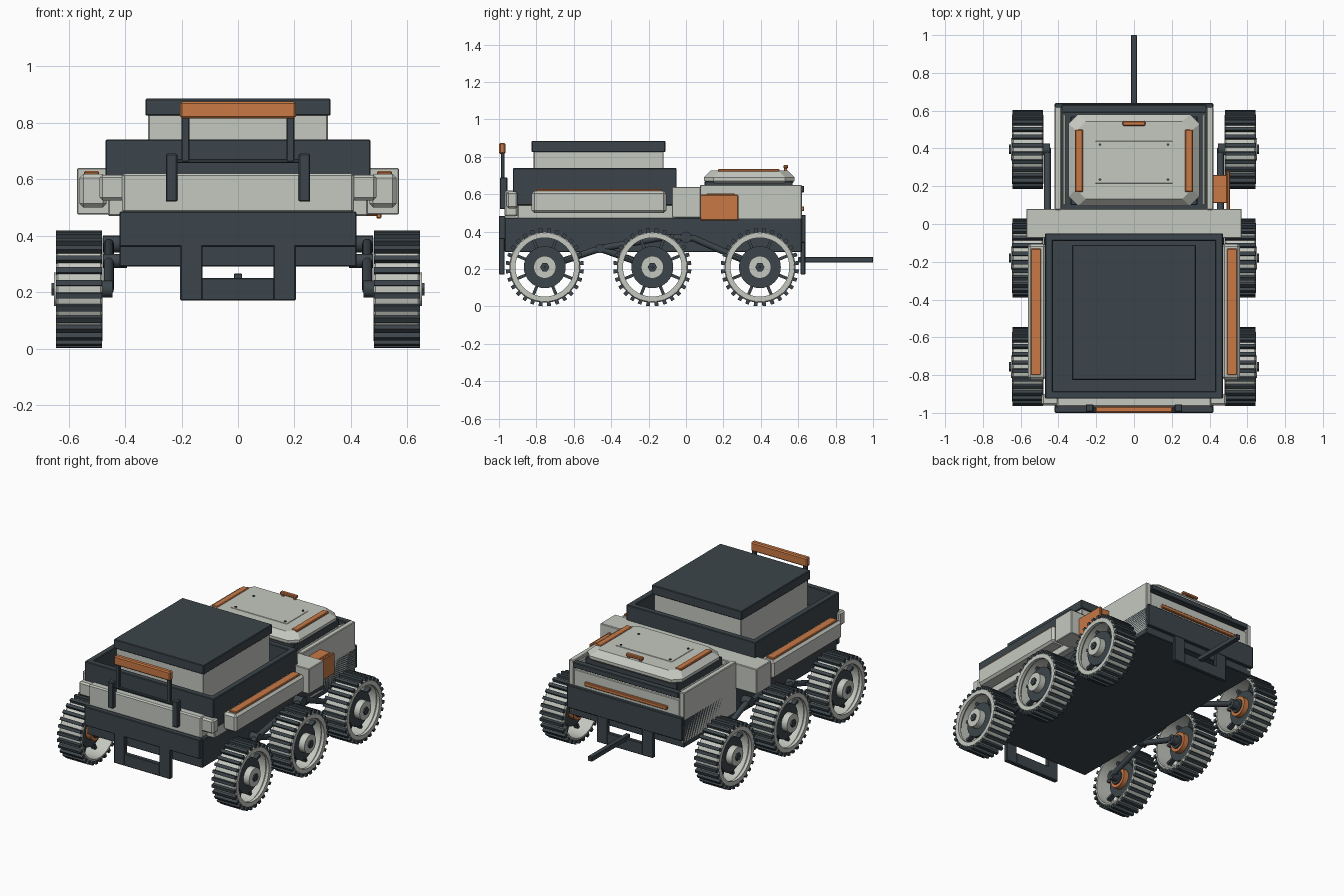
import bpy, bmesh, math
from mathutils import Vector, Matrix

if "Cube" in bpy.data.objects:
    bpy.data.objects.remove(bpy.data.objects["Cube"])


def material(name, rgb):
    m = bpy.data.materials.new(name)
    m.diffuse_color = (*rgb, 1)
    m.use_nodes = True
    m.node_tree.nodes["Principled BSDF"].inputs["Base Color"].default_value = m.diffuse_color
    return m


LIGHT = material("light_grey", (0.56, 0.58, 0.53))
DARK = material("dark_slate", (0.045, 0.06, 0.07))
ORANGE = material("orange", (0.58, 0.19, 0.06))


def finish(name, bm, mat, smooth=False):
    bmesh.ops.recalc_face_normals(bm, faces=bm.faces)
    me = bpy.data.meshes.new(name)
    bm.to_mesh(me)
    bm.free()
    me.materials.append(mat)
    ob = bpy.data.objects.new(name, me)
    bpy.context.collection.objects.link(ob)
    if smooth:
        bpy.context.view_layer.objects.active = ob
        bpy.ops.object.select_all(action='DESELECT')
        ob.select_set(True)
        bpy.ops.object.shade_smooth_by_angle(angle=math.radians(35))
    return ob


def box(name, x, y, z, mat, bevel=0.004):
    """Box from (min, max) ranges with a small bevel."""
    bm = bmesh.new()
    bmesh.ops.create_cube(bm, size=1)
    for v in bm.verts:
        v.co = [(r[0] + r[1]) / 2 + c * (r[1] - r[0]) for r, c in zip((x, y, z), v.co)]
    if bevel:
        bmesh.ops.bevel(bm, geom=bm.edges[:], offset=bevel, segments=1, affect='EDGES')
    return finish(name, bm, mat)


def pair(name, x, y, z, mat, bevel=0.004):
    box(name + "_right", x, y, z, mat, bevel)
    box(name + "_left", (-x[1], -x[0]), y, z, mat, bevel)


def lathe(name, profile, centre, side, mat, n=48):
    """Spin a closed (radius, x) outline about the wheel axle."""
    bm = bmesh.new()
    rings = []
    for i in range(n):
        a = math.tau * i / n
        rings.append([bm.verts.new((side * px, centre[0] + r * math.cos(a), centre[1] + r * math.sin(a)))
                      for r, px in profile])
    k = len(profile)
    for i in range(n):
        for j in range(k):
            bm.faces.new((rings[i][j], rings[i][(j + 1) % k],
                          rings[(i + 1) % n][(j + 1) % k], rings[(i + 1) % n][j]))
    return finish(name, bm, mat, n > 8)


def disc(name, r, x0, x1, centre, side, mat, n=32, hole=0.004):
    return lathe(name, [(hole, x0), (r, x0), (r, x1), (hole, x1)], centre, side, mat, n)


def radial(name, count, r, x, width, centre, side, mat):
    """Ring of blocks standing on the axle: treads and spokes."""
    bm = bmesh.new()
    for i in range(count):
        vs = bmesh.ops.create_cube(bm, size=1)["verts"]
        for v in vs:
            v.co = (side * (sum(x) / 2 + v.co.x * (x[1] - x[0])), v.co.y * width,
                    sum(r) / 2 + v.co.z * (r[1] - r[0]))
        bmesh.ops.rotate(bm, verts=vs, matrix=Matrix.Rotation(math.tau * (i + .5) / count, 3, 'X'))
        bmesh.ops.translate(bm, verts=vs, vec=(0, *centre))
    return finish(name, bm, mat)


def tube(name, pts, r, mat):
    bm = bmesh.new()
    for a, b in zip(pts, pts[1:]):
        a, b = Vector(a), Vector(b)
        rot = (b - a).to_track_quat('Z', 'Y').to_matrix().to_4x4()
        bmesh.ops.create_cone(bm, cap_ends=True, segments=16, radius1=r, radius2=r, depth=(b - a).length + r * .6,
                              matrix=Matrix.Translation((a + b) / 2) @ rot)
    return finish(name, bm, mat, True)


# wheels: open drum, cleats, spokes, hub, motor
HZ = 0.21
WHEELS = {"rear": 0.395, "middle": -0.18, "front": -0.755}
for s, sn in ((1, "right"), (-1, "left")):
    for wn, wy in WHEELS.items():
        c, t = (wy, HZ), f"{wn}_{sn}"
        lathe("wheel_drum_" + t, [(.182, .48), (.190, .487), (.190, .638), (.184, .645),
                                  (.157, .645), (.157, .625), (.172, .61), (.172, .48)], c, s, LIGHT)
        radial("wheel_cleats_" + t, 28, (.184, .209), (.481, .644), .02, c, s, DARK)
        radial("wheel_spokes_" + t, 8, (.09, .174), (.55, .58), .016, c, s, DARK)
        disc("wheel_hub_" + t, .112, .535, .61, c, s, DARK)
        disc("hub_cap_" + t, .06, .60, .652, c, s, LIGHT)
        disc("hub_nut_" + t, .025, .64, .661, c, s, DARK, 6)
        disc("motor_ring_" + t, .065, .50, .54, c, s, ORANGE, hole=.045)
        disc("motor_" + t, .045, .49, .54, c, s, DARK)
        disc("axle_" + t, .03, .445, .50, c, s, DARK)
    # rocker suspension arms
    X = s * .458
    tube("rocker_arm_" + sn, [(X, .395, HZ), (X, .04, .365), (X, -.12, .37), (X, -.46, .31)], .018, DARK)
    tube("bogie_arm_" + sn, [(X, -.755, HZ), (X, -.46, .31), (X, -.18, HZ)], .018, DARK)
    tube("rocker_pivot_" + sn, [(s * .40, .0, .37), (s * .47, .0, .37)], .03, DARK)
    tube("bogie_pivot_" + sn, [(s * .40, -.46, .31), (s * .47, -.46, .31)], .025, DARK)

# chassis with end plates and skid loops
box("chassis", (-.42, .42), (-.97, .62), (.29, .475), DARK)
box("front_plate", (-.42, .42), (-1.0, -.965), (.36, .485), DARK)
box("rear_plate", (-.42, .42), (.615, .64), (.34, .49), DARK)
for n, y in (("front", (-1.0, -.97)), ("rear", (.612, .638))):
    pair(n + "_skid_leg", (.125, .205), y, (.17, .37), DARK)
    box(n + "_skid_bar", (-.13, .13), y, (.17, .25), DARK)
box("tow_bar", (-.015, .015), (.60, 1.0), (.235, .265), DARK, .002)

# front cargo bed
box("deck", (-.46, .46), (-.90, -.05), (.47, .56), LIGHT)
box("front_bumper", (-.49, .49), (-.96, -.90), (.525, .615), LIGHT, .01)
box("bumper_face", (-.41, .41), (-.97, -.90), (.48, .62), LIGHT, .008)
box("cross_beam", (-.57, .57), (-.075, .08), (.475, .64), LIGHT)
pair("side_pod", (.465, .562), (-.825, -.105), (.5, .618), LIGHT, .014)
pair("pod_strip", (.492, .546), (-.80, -.13), (.61, .628), ORANGE)
box("tray_floor", (-.46, .46), (-.92, -.05), (.55, .62), DARK)
pair("tray_side", (.43, .47), (-.925, -.05), (.54, .74), DARK)
box("tray_front", (-.44, .44), (-.925, -.885), (.54, .74), DARK)
box("tray_back", (-.44, .44), (-.09, -.05), (.54, .74), DARK)
box("cargo_box", (-.318, .318), (-.815, -.12), (.60, .84), LIGHT)
box("cargo_lid", (-.328, .328), (-.825, -.11), (.825, .885), DARK)

# front push handle
pair("handle_bracket", (.215, .255), (-.995, -.955), (.52, .69), DARK)
pair("handle_post", (.172, .2), (-.99, -.97), (.66, .83), DARK)
box("handle_crossbar", (-.25, .25), (-.988, -.972), (.657, .672), DARK)
box("handle_grip", (-.205, .205), (-1.0, -.965), (.815, .875), ORANGE, .007)

# rear cabin
box("cabin_core", (-.39, .39), (.07, .60), (.32, .605), DARK)
pair("cabin_side", (.385, .42), (.075, .62), (.32, .65), LIGHT)
box("cabin_back", (-.385, .385), (.59, .618), (.46, .595), LIGHT)
box("cabin_top_rail", (-.385, .385), (.59, .632), (.61, .645), DARK)
pair("cabin_inner_rail", (.36, .378), (.10, .58), (.60, .64), LIGHT)
box("rear_light_strip", (-.30, .30), (.61, .632), (.51, .535), ORANGE)
box("hatch_plinth", (-.335, .335), (.10, .57), (.60, .67), DARK)

# hatch lid: chamfered octagonal slab tapering upward
bm = bmesh.new()
loops = []
for hx, hy, z in ((.335, .232, .66), (.347, .242, .672), (.347, .242, .69), (.305, .205, .728)):
    k = .05
    pts = [(hx, hy - k), (hx - k, hy), (k - hx, hy), (-hx, hy - k), (-hx, k - hy), (k - hx, -hy), (hx - k, -hy), (hx, k - hy)]
    loops.append([bm.verts.new((px, .338 + py, z)) for px, py in pts])
for a, b in zip(loops, loops[1:]):
    for i in range(8):
        bm.faces.new((a[i], a[(i + 1) % 8], b[(i + 1) % 8], b[i]))
bm.faces.new(loops[0])
bm.faces.new(loops[-1])
finish("hatch_lid", bm, LIGHT)
box("hatch_panel", (-.205, .205), (.215, .44), (.72, .731), LIGHT, .002)
for sx in (-.18, .18):
    for y in (.235, .42):
        tube("hatch_bolt", [(sx, y, .725), (sx, y, .734)], .007, DARK)
pair("hatch_strip", (.27, .312), (.17, .50), (.718, .734), ORANGE)
pair("hatch_grip_post", (.035, .05), (.525, .54), (.71, .745), ORANGE, .001)
box("hatch_grip", (-.06, .06), (.52, .545), (.738, .756), ORANGE)

# side equipment box on the right only
box("equipment_box", (.41, .495), (.11, .26), (.47, .605), ORANGE)
box("equipment_cover", (.49, .508), (.075, .28), (.46, .598), ORANGE)
